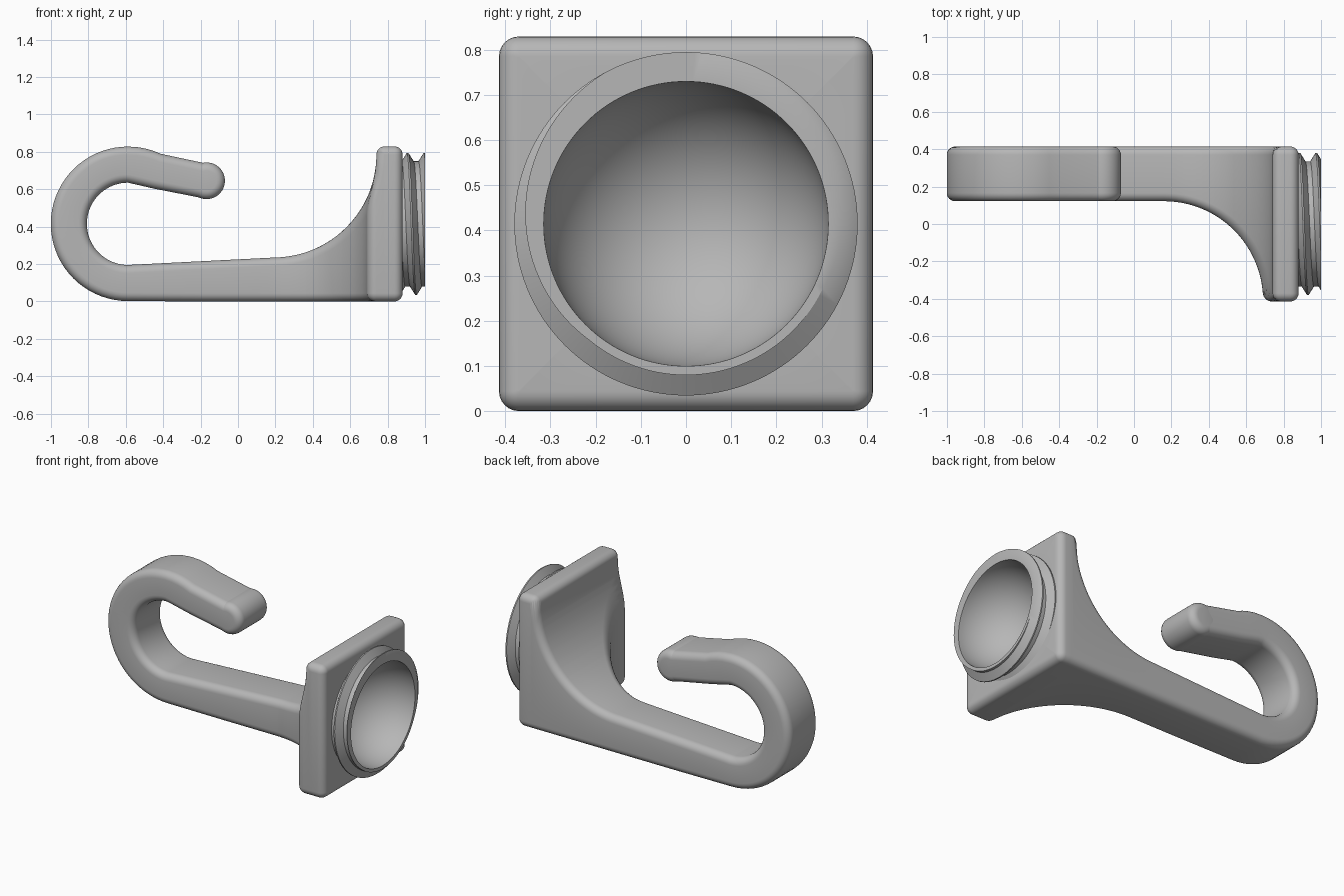
import bpy, bmesh
from math import sin, cos, pi, sqrt, radians
from mathutils import Vector, Matrix

if "Cube" in bpy.data.objects:
    bpy.data.objects.remove(bpy.data.objects["Cube"], do_unlink=True)

HALF, TOP = 0.414, 0.829       # half width and height of the square flange
FRONT = 0.122                  # front face of the slim hook
ROUND, STEPS = 0.044, 6        # edge rounding
END = 0.88                     # mounting face of the flange

grey = bpy.data.materials.new("plain grey")
grey.use_nodes = True
grey.diffuse_color = (0.47, 0.47, 0.47, 1)
grey.node_tree.nodes["Principled BSDF"].inputs["Base Color"].default_value = grey.diffuse_color


def finish(bm, name):
    bmesh.ops.remove_doubles(bm, verts=bm.verts, dist=0.0002)
    bmesh.ops.recalc_face_normals(bm, faces=bm.faces)
    mesh = bpy.data.meshes.new(name)
    bm.to_mesh(mesh)
    bm.free()
    mesh.materials.append(grey)
    ob = bpy.data.objects.new(name, mesh)
    bpy.context.collection.objects.link(ob)
    bpy.ops.object.select_all(action='DESELECT')
    ob.select_set(True)
    bpy.context.view_layer.objects.active = ob
    bpy.ops.object.shade_smooth_by_angle(angle=radians(35))
    return ob


def skin(bm, rows, closed):
    """Join successive rows of points with quads."""
    grid = [[bm.verts.new(p) for p in row] for row in rows]
    n = len(grid[0])
    for a, b in zip(grid, grid[1:]):
        for i in range(n if closed else n - 1):
            j = (i + 1) % n
            bm.faces.new((a[i], a[j], b[j], b[i]))
    return grid


def section(place, r=ROUND):
    """Rounded rectangle; place(side_y, side_z, inset_y, inset_z) gives a point."""
    pts = []
    for k, (sy, sz) in enumerate(((0, 0), (1, 0), (1, 1), (0, 1))):
        for i in range(STEPS + 1):
            a = pi / 2 * (i if k % 2 == 0 else STEPS - i) / STEPS
            pts.append(place(sy, sz, r * (1 - cos(a)), r * (1 - sin(a))))
    return pts


def beam(outer, inner):
    """Section of the hook between an outer and an inner (x, z) point."""
    o, i = Vector(outer), Vector(inner)
    u = (i - o).normalized()

    def place(sy, sz, hy, hz):
        p = i - u * hz if sz else o + u * hz
        return (p.x, HALF - hy if sy else FRONT + hy, p.y)
    return section(place)


def flare(x, h, start, radius, total, tip):
    """Height of a concave sweep that ends in a rounded lip, offset inward by h."""
    gap = radius - (total - tip)
    lip = start + sqrt(radius ** 2 - gap ** 2) + tip
    dx = max(x - start, 0)
    if dx < sqrt((radius + h) ** 2 - gap ** 2):
        return radius - sqrt((radius + h) ** 2 - dx ** 2)
    return total - tip + sqrt(max((tip - h) ** 2 - max(lip - x, 0) ** 2, 0))


def arm(x, e=0.0):
    """Section of the arm and flange at x, shrunk by e at the mounting face."""
    base = 0.195 + 0.04 * min((x + 0.59) / 0.79, 1)

    def place(sy, sz, hy, hz):
        y = HALF - hy - e if sy else FRONT + e - flare(x, hy, 0.16, 0.53, HALF + FRONT, 0.05)
        z = base - e + flare(x, hz, 0.19, 0.55, TOP - 0.235, ROUND) if sz else hz + e
        return (x, y, z)
    return section(place, max(ROUND - e, 0.002))


# Hook, arm and flange as one loft
centre, R_OUT, R_IN = Vector((-0.588, 0.415)), 0.413, 0.22
tip = Vector((-0.168, 0.645))
across = Vector((0.23, 0.973))


def polar(r, deg):
    return centre + r * Vector((cos(radians(deg)), sin(radians(deg))))


rows = [beam(tip + across * 0.09, tip - across * 0.095)]
for deg, x in ((65, -0.45), (71, -0.49), (77, -0.53), (83, -0.56)):
    rows.append(beam(polar(R_OUT, deg), (x, 0.635 - 0.23 * (x + 0.588))))
for deg in range(90, 271, 5):
    rows.append(beam(polar(R_OUT, deg), polar(R_IN, deg)))

stations = [-0.2, 0.1, 0.8, END - ROUND]
for i in range(25):
    a = pi / 2 * i / 24
    stations += [0.16 + 0.528 * sin(a), 0.19 + 0.55 * sin(a)]
    if i % 3 == 0:
        stations += [0.688 + 0.05 * (1 - cos(a)), 0.74 + ROUND * (1 - cos(a))]
last = -0.58
for x in sorted(stations):
    if x - last > 0.0008:
        rows.append(arm(x))
        last = x
for i in range(1, 7):
    a = pi / 2 * i / 6
    rows.append(arm(END - ROUND * (1 - sin(a)), ROUND * (1 - cos(a))))

bm = bmesh.new()
grid = skin(bm, rows, True)
bm.faces.new(grid[0])
# Mounting face with a round opening for the socket
hole = [bm.verts.new((END, 0.325 * cos(t * pi / 32), TOP / 2 + 0.325 * sin(t * pi / 32)))
        for t in range(64)]
loops = []
for ring in (grid[-1], hole):
    for a, b in zip(ring, ring[1:] + ring[:1]):
        loops.append(bm.edges.get((a, b)) or bm.edges.new((a, b)))
bmesh.ops.triangle_fill(bm, edges=loops, use_beauty=True)
finish(bm, "hook_arm_and_flange")

# Rounded end of the hook
bm = bmesh.new()
bmesh.ops.create_cone(bm, cap_ends=True, segments=64, radius1=0.098, radius2=0.098,
                      depth=HALF - FRONT,
                      matrix=Matrix.Translation((tip.x, (HALF + FRONT) / 2, tip.y))
                      @ Matrix.Rotation(pi / 2, 4, 'X'))
rims = [e for e in bm.edges if abs(e.verts[0].co.y - e.verts[1].co.y) < 0.001]
bmesh.ops.bevel(bm, geom=rims, offset=ROUND, segments=STEPS, affect='EDGES', profile=0.5)
finish(bm, "hook_tip")

# Threaded socket: helical ridge outside, round bowl inside
PITCH, CREST, ROOT, BOWL, SIDES = 0.09, 0.38, 0.335, 0.315, 128
profile = ((-0.032, ROOT), (-0.004, CREST), (0.004, CREST), (0.032, ROOT))


def ridge(x, turn):
    """Thread radius at x for a given fraction of a turn."""
    d = abs((x - 0.907 - PITCH * turn + PITCH / 2) % PITCH - PITCH / 2)
    return CREST - (CREST - ROOT) * min(max((d - 0.004) / 0.028, 0), 1)


def around(x, r, turn):
    a = 2 * pi * turn
    return (x, -r * sin(a), TOP / 2 + r * cos(a))


turns = [i / SIDES for i in range(SIDES + 1)]
rows = []
for k in range(-2, 3):
    for offset, _ in profile:
        row = []
        for t in turns:
            x = min(max(0.907 + PITCH * (k + t) + offset, END - 0.005), 1)
            row.append(around(x, ridge(x, t), t))
        rows.append(row)
for i in range(25):
    a = pi / 2 * i / 24
    rows.append([around(1 - BOWL * sin(a), BOWL * cos(a), t) for t in turns])
bm = bmesh.new()
skin(bm, rows, False)
bmesh.ops.dissolve_degenerate(bm, dist=0.0002, edges=bm.edges)
finish(bm, "threaded_socket")
